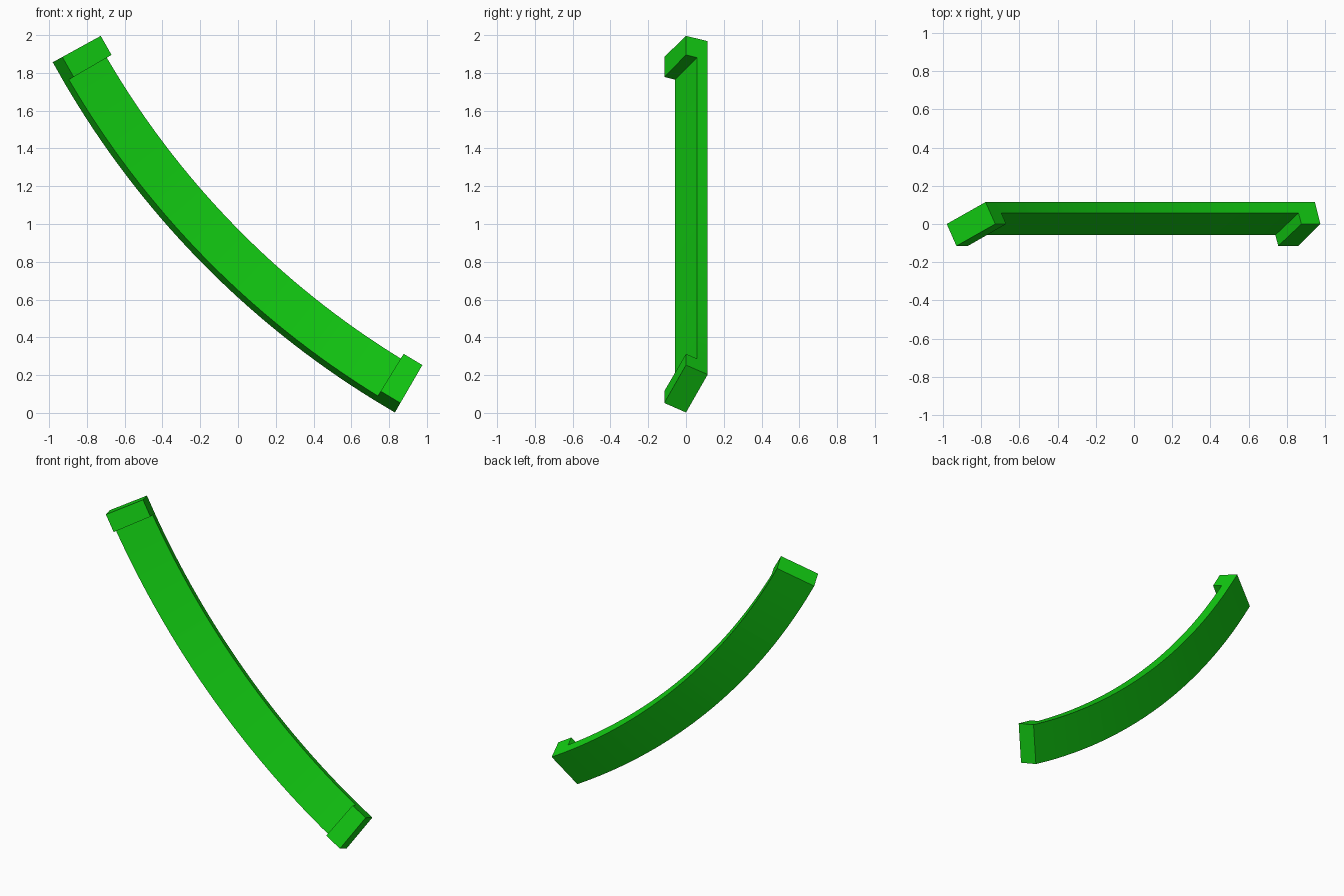
import bpy, bmesh, math
from mathutils import Vector

cube = bpy.data.objects.get("Cube")
if cube:
    bpy.data.objects.remove(cube, do_unlink=True)

# Arc around an axis parallel to y
CX, CZ = 3.253, 4.181
START, END, TAB = 28.77, 59.9, 1.46     # degrees
SEGMENTS = 32

# Tilted plate section as (radius, y)
OUTER_BACK = (4.83, 0.0)
INNER_BACK = (4.598, 0.115)
THICK = (-0.029, -0.0575)               # plate thickness, back to front


def shift(p):
    return (p[0] + THICK[0], p[1] + THICK[1])


section = [OUTER_BACK, INNER_BACK, shift(INNER_BACK), shift(OUTER_BACK)]


def place(p, angle):
    a = math.radians(angle)
    return Vector((CX - p[0] * math.cos(a), p[1], CZ - p[0] * math.sin(a)))


# Stations along the arc; the first and last segments carry the end tabs
inner_start, inner_end = START + TAB, END - TAB
angles = [START]
angles += [inner_start + (inner_end - inner_start) * i / SEGMENTS
           for i in range(SEGMENTS + 1)]
angles.append(END)

# Curved bar
bm = bmesh.new()
rings = [[bm.verts.new(place(p, a)) for p in section] for a in angles]
front_faces = []
for r0, r1 in zip(rings, rings[1:]):
    for k in range(4):
        n = (k + 1) % 4
        face = bm.faces.new((r0[k], r0[n], r1[n], r1[k]))
        if k == 2:
            front_faces.append(face)
bm.faces.new(rings[0])
bm.faces.new(rings[-1])

# End tabs raised from the front of the bar
for face in (front_faces[0], front_faces[-1]):
    raised = bmesh.ops.extrude_face_region(bm, geom=[face])["geom"]
    for v in (g for g in raised if isinstance(g, bmesh.types.BMVert)):
        radial = Vector((v.co.x - CX, 0, v.co.z - CZ)).normalized()
        v.co += radial * THICK[0] + Vector((0, THICK[1], 0))
    if face.is_valid:
        bm.faces.remove(face)

bmesh.ops.recalc_face_normals(bm, faces=bm.faces)
mesh = bpy.data.meshes.new("curved_handle")
bm.to_mesh(mesh)
bm.free()
handle = bpy.data.objects.new("curved_handle", mesh)
bpy.context.collection.objects.link(handle)

# Green material
green = bpy.data.materials.new("bright_green")
green.use_nodes = True
colour = (0.006, 0.6, 0.006, 1)
green.diffuse_color = colour
green.node_tree.nodes["Principled BSDF"].inputs["Base Color"].default_value = colour
mesh.materials.append(green)

# Smooth along the arc, sharp at the corners
bpy.ops.object.select_all(action="DESELECT")
handle.select_set(True)
bpy.context.view_layer.objects.active = handle
bpy.ops.object.shade_smooth_by_angle(angle=math.radians(30))
